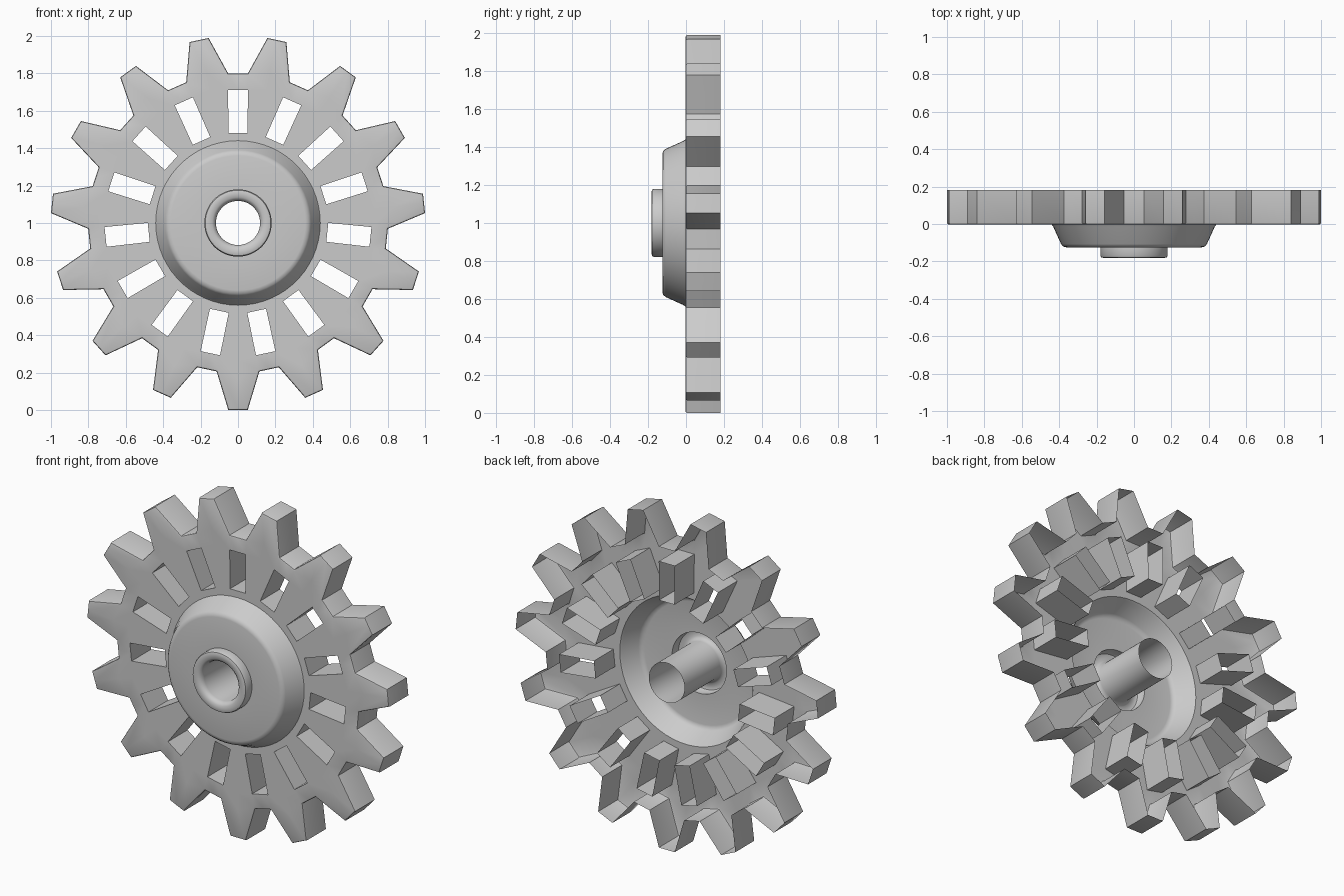
import bpy, bmesh
from math import radians, sin, cos, pi, hypot, tau

if "Cube" in bpy.data.objects:
    bpy.data.objects.remove(bpy.data.objects["Cube"])

N = 15                      # teeth
FRONT, BACK = -0.003, 0.182
HUB_R = 0.44
CZ = 1.0


def finish(bm, name, angle=30):
    bmesh.ops.recalc_face_normals(bm, faces=bm.faces)
    mesh = bpy.data.meshes.new(name)
    bm.to_mesh(mesh)
    bm.free()
    ob = bpy.data.objects.new(name, mesh)
    bpy.context.collection.objects.link(ob)
    bpy.ops.object.select_all(action='DESELECT')
    ob.select_set(True)
    bpy.context.view_layer.objects.active = ob
    bpy.ops.object.shade_smooth_by_angle(angle=radians(angle))
    return ob


def polar(r, deg):
    return (r * cos(radians(deg)), r * sin(radians(deg)))


# Half of one sector, u along the slot axis, v sideways
half = 180 / N
tip_c, tip_s = cos(radians(half)), sin(radians(half))
P = {
    'h0': (HUB_R, 0), 'h1': polar(HUB_R, half / 2), 'h2': polar(HUB_R, half),
    'i0': (0.48, 0), 'i1': (0.48, 0.051), 'i2': polar(0.50, half),
    'o0': (0.712, 0), 'o1': (0.712, 0.053), 'o2': polar(0.73, half),
    'r0': (0.80, 0), 'r1': (0.80, 0.053), 'r2': polar(0.83, half),
    't1': (tip_c + 0.052 * tip_s, tip_s - 0.052 * tip_c), 't2': polar(1.0, half),
}
FACES = ['h0 h1 i1 i0', 'h1 h2 i2 i1', 'i1 i2 o2 o1',
         'o0 o1 r1 r0', 'o1 o2 r2 r1', 'r1 r2 t2 t1']

# Toothed plate: front skin repeated round the axis
bm = bmesh.new()
for k in range(N):
    a = pi / 2 + tau * k / N
    for side in (1, -1):
        for f in FACES:
            vs = []
            for key in f.split():
                u, v = P[key]
                v *= side
                vs.append(bm.verts.new((u * cos(a) - v * sin(a), FRONT,
                                        CZ + u * sin(a) + v * cos(a))))
            bm.faces.new(vs if side > 0 else vs[::-1])
bmesh.ops.remove_doubles(bm, verts=bm.verts, dist=1e-4)


def radius(v):
    return hypot(v.co.x, v.co.z - CZ)


# Tooth and slot walls, open at the back
rim = [e for e in bm.edges if e.is_boundary and min(map(radius, e.verts)) > HUB_R + 0.01]
outline = [e for e in rim if min(map(radius, e.verts)) > 0.76]
ext = bmesh.ops.extrude_edge_only(bm, edges=rim)
for v in ext['geom']:
    if isinstance(v, bmesh.types.BMVert):
        v.co.y = BACK
bmesh.ops.recalc_face_normals(bm, faces=bm.faces)
# Softened front edge of the teeth
bmesh.ops.bevel(bm, geom=outline, offset=0.01, segments=2, profile=0.5,
                affect='EDGES', clamp_overlap=True)
finish(bm, 'toothed_plate')

# Hub, collar and bore tube as one turned profile (radius, y)
profile = [(0.118, BACK), (0.118, -0.15), (0.123, -0.168), (0.138, -0.18),
           (0.165, -0.181), (0.175, -0.178), (0.18, -0.168), (0.18, -0.125),
           (0.36, -0.125), (0.378, -0.121), (0.39, -0.107), (0.432, -0.014), (HUB_R, FRONT)]
bm = bmesh.new()
S = 4 * N
rings = []
for i in range(S):
    a = pi / 2 + tau * i / S
    rings.append([bm.verts.new((r * cos(a), y, CZ + r * sin(a))) for r, y in profile])
for i in range(S):
    p, q = rings[i], rings[(i + 1) % S]
    for j in range(len(profile) - 1):
        bm.faces.new((p[j], q[j], q[j + 1], p[j + 1]))
finish(bm, 'hub_and_bore', 40)
